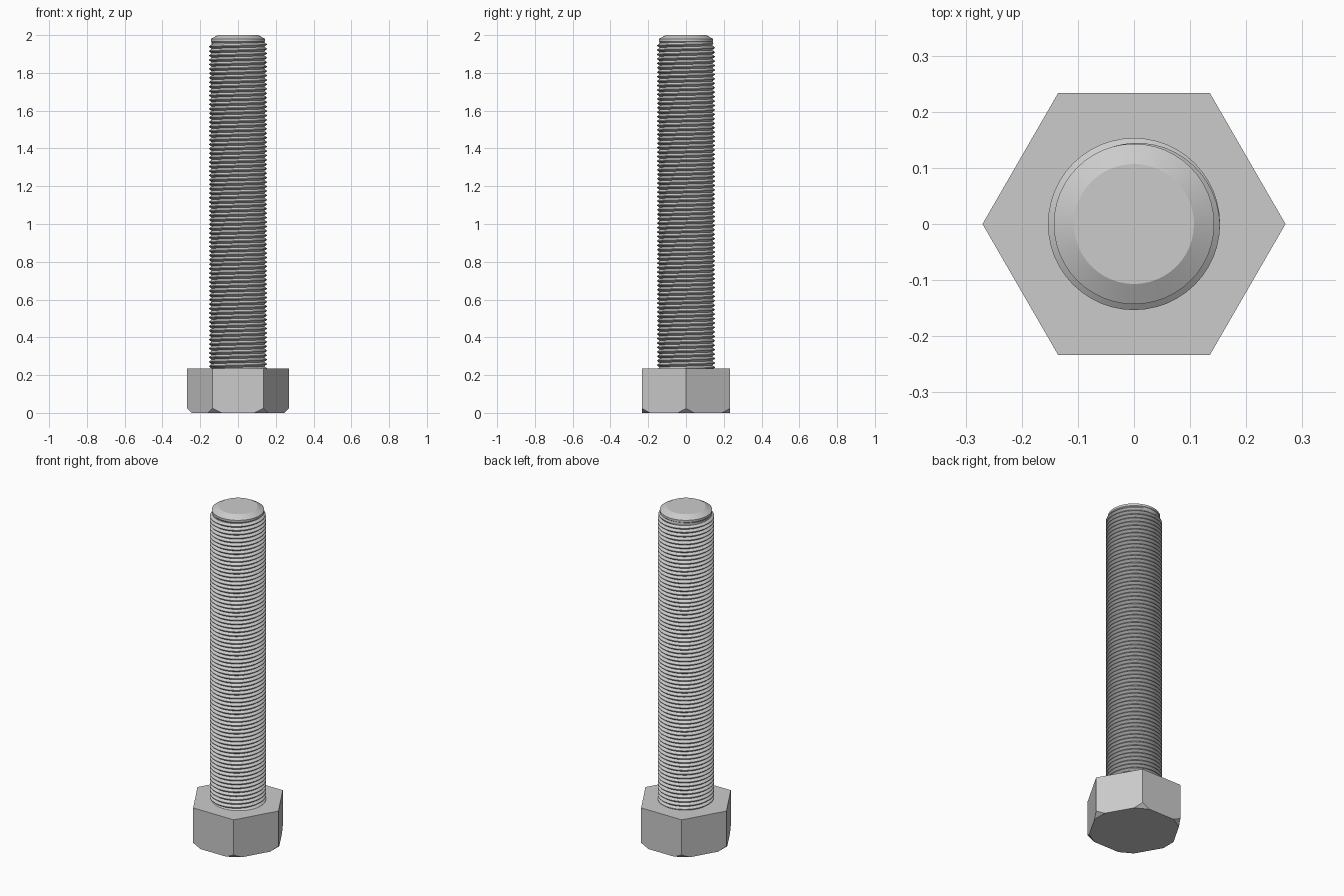
import bpy, bmesh, math

cube = bpy.data.objects.get("Cube")
if cube:
    bpy.data.objects.remove(cube, do_unlink=True)

steel = bpy.data.materials.new("grey steel")
steel.use_nodes = True
colour = (0.6, 0.6, 0.6, 1)
steel.diffuse_color = colour
steel.node_tree.nodes["Principled BSDF"].inputs["Base Color"].default_value = colour

HEAD_R, HEAD_H = 0.27, 0.235
ROOT_R, CREST_R = 0.139, 0.153
PITCH, SEG = 0.0235, 48


def finish(name, bm, smooth=False):
    bmesh.ops.recalc_face_normals(bm, faces=bm.faces)
    mesh = bpy.data.meshes.new(name)
    bm.to_mesh(mesh)
    bm.free()
    mesh.materials.append(steel)
    obj = bpy.data.objects.new(name, mesh)
    bpy.context.collection.objects.link(obj)
    if smooth:
        bpy.ops.object.select_all(action='DESELECT')
        obj.select_set(True)
        bpy.context.view_layer.objects.active = obj
        bpy.ops.object.shade_smooth_by_angle(angle=math.radians(25))
    return obj


def polar(r, a, z):
    return (r * math.cos(a), r * math.sin(a), z)


# Hexagonal head with the six lower corners sliced off
bm = bmesh.new()
rings = [[bm.verts.new(polar(HEAD_R, math.tau * i / 6, z)) for i in range(6)]
         for z in (0, HEAD_H)]
bm.faces.new(rings[0])
bm.faces.new(rings[1])
for i in range(6):
    j = (i + 1) % 6
    bm.faces.new((rings[0][i], rings[0][j], rings[1][j], rings[1][i]))
bmesh.ops.recalc_face_normals(bm, faces=bm.faces)
for i in range(6):
    a = math.tau * i / 6
    cut = bmesh.ops.bisect_plane(
        bm, geom=bm.verts[:] + bm.edges[:] + bm.faces[:], dist=1e-6,
        plane_co=polar(HEAD_R, a, 0.024),
        plane_no=polar(0.024, a, -0.025), clear_outer=True)
    edges = [e for e in cut["geom_cut"] if isinstance(e, bmesh.types.BMEdge)]
    bmesh.ops.contextual_create(bm, geom=edges)
finish("hex_head", bm)

# Shank core with a chamfered tip
bm = bmesh.new()
profile = [(0, HEAD_H - 0.03), (ROOT_R, HEAD_H - 0.03), (ROOT_R, 1.962),
           (0.143, 1.967), (0.143, 1.98), (0.107, 2.0)]
prev = None
for r, z in profile[1:]:
    ring = [bm.verts.new(polar(r, math.tau * i / SEG, z)) for i in range(SEG)]
    if prev:
        for i in range(SEG):
            j = (i + 1) % SEG
            bm.faces.new((prev[i], prev[j], ring[j], ring[i]))
    else:
        bm.faces.new(ring)
    prev = ring
bm.faces.new(prev)
core = finish("shank_core", bm, True)
core.data.polygons[len(core.data.polygons) - 1].use_smooth = False

# Helical thread, fading into the core at the tip
bm = bmesh.new()
z0 = HEAD_H - 1.5 * PITCH
steps = int((1.972 - z0) / PITCH * SEG)
shape = [(0.0, 0), (0.44, 1), (0.56, 1), (1.0, 0)]
columns = []
for k in range(steps - SEG + 1):
    fade = min(1, (steps - SEG - k) / (SEG * 0.4))
    columns.append([
        bm.verts.new(polar(ROOT_R + 0.0004 + (CREST_R - ROOT_R) * h * fade,
                           math.tau * k / SEG, z0 + PITCH * (k / SEG + t)))
        for t, h in shape])
for c, d in zip(columns, columns[1:]):
    for j in range(len(shape) - 1):
        bm.faces.new((c[j], d[j], d[j + 1], c[j + 1]))
bmesh.ops.remove_doubles(bm, verts=bm.verts[:], dist=1e-5)
finish("thread", bm, True)
